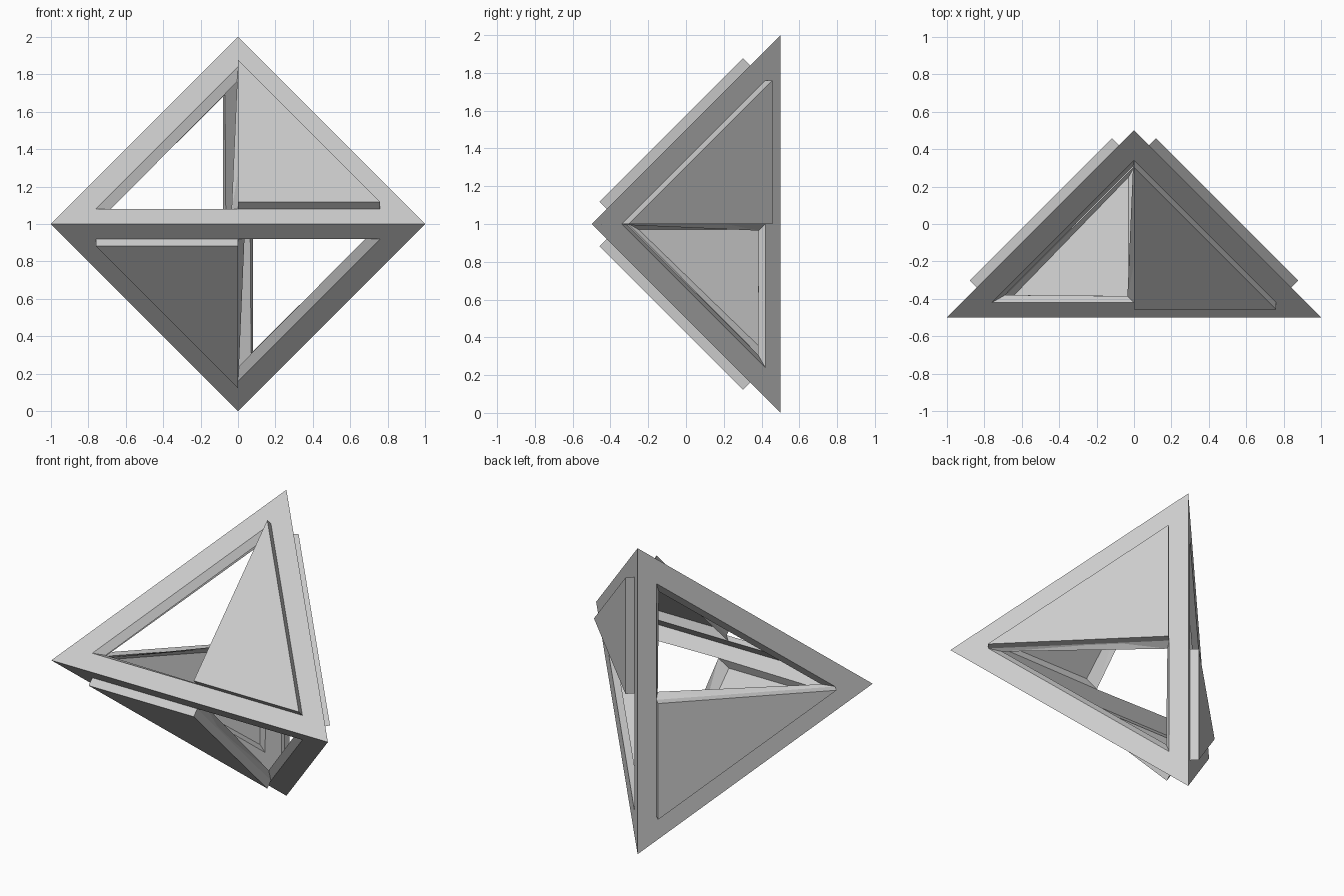
import bpy
from mathutils import Matrix, Vector

cube = bpy.data.objects.get("Cube")
if cube:
    bpy.data.objects.remove(cube)

grey = bpy.data.materials.new("light grey")
grey.use_nodes = True
grey.diffuse_color = (0.6, 0.6, 0.6, 1)
grey.node_tree.nodes["Principled BSDF"].inputs["Base Color"].default_value = (0.6, 0.6, 0.6, 1)

PLANE = 0.5      # outer face: z - y, measured from the centre
INNER = 0.45     # inner face of the frame
RAISED = 0.575   # outer face of the raised half panel
RECESS = 0.52    # inner face of the raised half panel


def on(plane, x, y):
    """Point on a plane parallel to the upper front face."""
    return Vector((x, y, y + plane))


# Outer and inner corners of one side: tips A, B, C; opening L, M, R, T
outer = {"A": on(PLANE, -1, -0.5), "B": on(PLANE, 1, -0.5), "C": on(PLANE, 0, 0.5),
         "L": on(PLANE, -0.76, -0.42), "M": on(PLANE, 0, -0.42),
         "R": on(PLANE, 0.76, -0.42), "T": on(PLANE, 0, 0.34)}
inner = {k: outer[k] * (INNER / PLANE) for k in "ABC"}
inner.update({"L": on(INNER, -0.69, -0.38), "M": on(INNER, -0.035, -0.385),
              "R": on(INNER, 0.69, -0.38), "T": on(INNER, -0.005, 0.31)})
raised = {k: outer[k] + Vector((0, -0.0375, 0.0375)) for k in "MRT"}
recess = {"M": on(RECESS, 0.03, -0.4), "R": on(RECESS, 0.66, -0.4), "T": on(RECESS, 0.03, 0.25)}


def edges(loop):
    return zip(loop, loop[1:] + loop[:1])


def frame_faces():
    faces = []
    for loop in ("ABRML", "BCTR", "CALT"):
        faces.append([outer[k] for k in loop])
        faces.append([inner[k] for k in reversed(loop)])
    # Walls of the open half
    for a, b in (("L", "M"), ("T", "L")):
        faces.append([outer[a], outer[b], inner[b], inner[a]])
    return faces


def panel_faces():
    faces = [[raised[k] for k in "MRT"], [recess[k] for k in "TRM"]]
    for a, b in edges("MRT"):
        faces.append([outer[a], outer[b], raised[b], raised[a]])
        faces.append([inner[b], inner[a], recess[a], recess[b]])
    # Cut edge facing the open half
    faces.append([outer["M"], outer["T"], inner["T"], inner["M"]])
    return faces


def build(name, faces, turn):
    verts, index, polys = [], {}, []
    for face in faces:
        poly = []
        for p in face:
            key = tuple(round(c, 5) for c in p)
            if key not in index:
                index[key] = len(verts)
                verts.append(turn @ p + Vector((0, 0, 1)))
            poly.append(index[key])
        polys.append(poly)
    mesh = bpy.data.meshes.new(name)
    mesh.from_pydata(verts, [], polys)
    mesh.materials.append(grey)
    bpy.context.collection.objects.link(bpy.data.objects.new(name, mesh))


# The four sides are half-turn copies of the upper front side
turns = {"upper_front": Matrix.Identity(3),
         "lower_front": Matrix(((-1, 0, 0), (0, 1, 0), (0, 0, -1))),
         "left_back": Matrix(((0, 0, 1), (0, -1, 0), (1, 0, 0))),
         "right_back": Matrix(((0, 0, -1), (0, -1, 0), (-1, 0, 0)))}
for side, turn in turns.items():
    build(side + "_frame", frame_faces(), turn)
    build(side + "_raised_panel", panel_faces(), turn)
